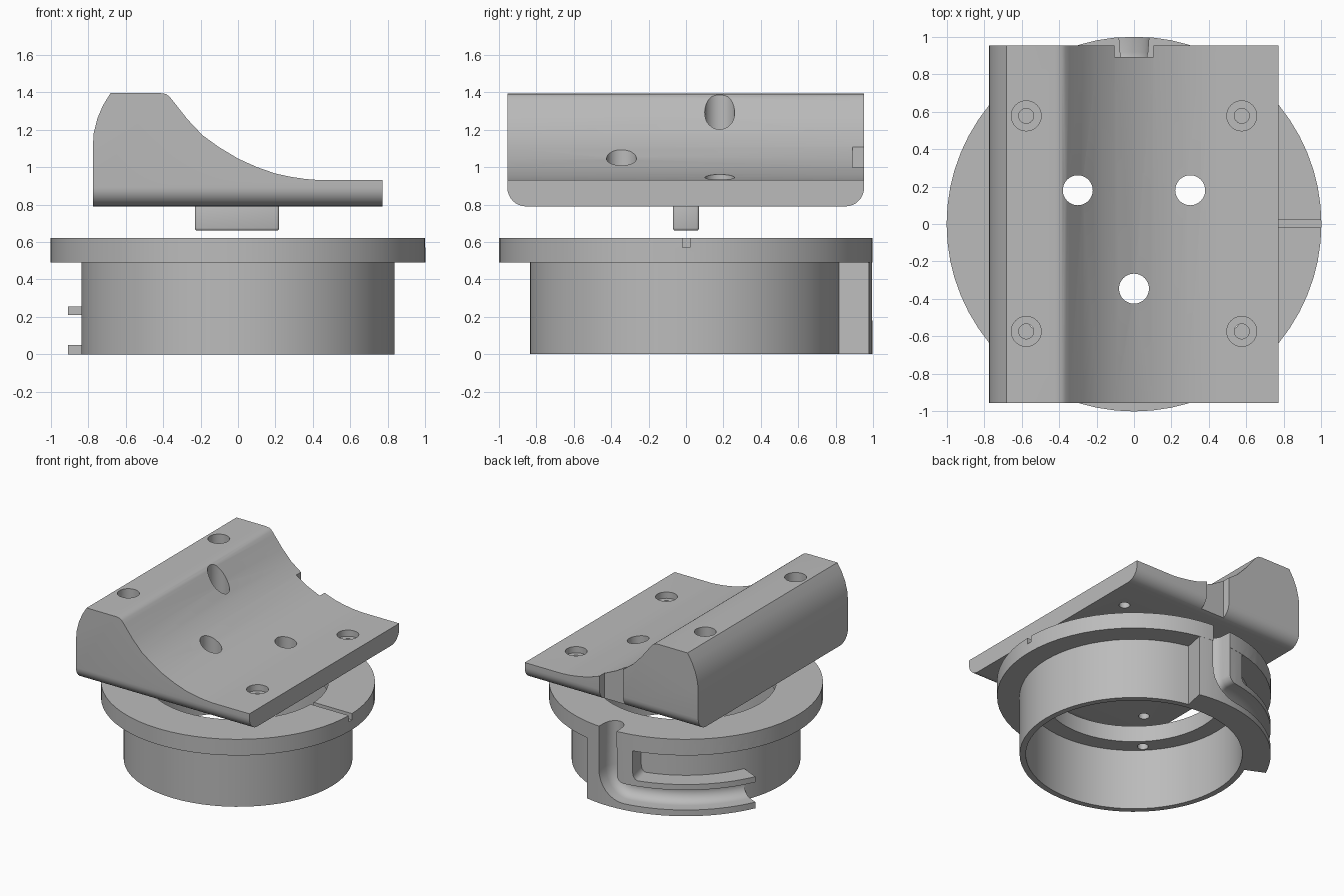
import bpy, bmesh, math
from mathutils import Matrix, Vector

cube = bpy.data.objects.get("Cube")
if cube:
    bpy.data.objects.remove(cube, do_unlink=True)

grey = bpy.data.materials.new("plain grey")
grey.use_nodes = True
COLOUR = (0.5, 0.5, 0.5, 1)
grey.diffuse_color = COLOUR
grey.node_tree.nodes["Principled BSDF"].inputs["Base Color"].default_value = COLOUR


def make(name, bm):
    bmesh.ops.recalc_face_normals(bm, faces=bm.faces)
    mesh = bpy.data.meshes.new(name)
    bm.to_mesh(mesh)
    bm.free()
    mesh.materials.append(grey)
    obj = bpy.data.objects.new(name, mesh)
    bpy.context.collection.objects.link(obj)
    return obj


def prism(bm, points, depth):
    """Extrude a closed outline of 3D points."""
    face = bm.faces.new([bm.verts.new(p) for p in points])
    new = bmesh.ops.extrude_face_region(bm, geom=[face])["geom"]
    bmesh.ops.translate(bm, vec=depth, verts=[v for v in new if isinstance(v, bmesh.types.BMVert)])


def box(name, x, y, z, bevel=0):
    bm = bmesh.new()
    prism(bm, [(x[0], y[0], z[0]), (x[1], y[0], z[0]), (x[1], y[1], z[0]), (x[0], y[1], z[0])],
          (0, 0, z[1] - z[0]))
    if bevel:
        bmesh.ops.bevel(bm, geom=bm.edges[:], offset=bevel, segments=3, affect='EDGES', profile=0.5)
    return make(name, bm)


def cylinder(name, x, y, radius, z0, z1):
    bm = bmesh.new()
    bmesh.ops.create_cone(bm, cap_ends=True, segments=32, radius1=radius, radius2=radius,
                          depth=z1 - z0, matrix=Matrix.Translation((x, y, (z0 + z1) / 2)))
    return make(name, bm)


def wrapped(s, r, z):
    """Distance round the back of the ring, radius and height to a point."""
    return (-r * math.sin(s), r * math.cos(s), z)


def sweep(name, sections):
    """Skin a row of equal closed cross-sections and cap the ends."""
    bm = bmesh.new()
    rows = [[bm.verts.new(p) for p in sec] for sec in sections]
    n = len(rows[0])
    for a, b in zip(rows, rows[1:]):
        for i in range(n):
            j = (i + 1) % n
            bm.faces.new((a[i], a[j], b[j], b[i]))
    bm.faces.new(rows[0])
    bm.faces.new(rows[-1])
    return make(name, bm)


def arc_block(name, s0, s1, r0, r1, z0, z1, steps=24):
    corners = [(r0, z0), (r1, z0), (r1, z1), (r0, z1)]
    return sweep(name, [[wrapped(s0 + (s1 - s0) * i / steps, r, z) for r, z in corners]
                        for i in range(steps + 1)])


def combine(target, tool, operation='DIFFERENCE'):
    mod = target.modifiers.new("combine", 'BOOLEAN')
    mod.operation, mod.solver, mod.object = operation, 'EXACT', tool
    graph = bpy.context.evaluated_depsgraph_get()
    mesh = bpy.data.meshes.new_from_object(target.evaluated_get(graph))
    target.modifiers.clear()
    target.data = mesh
    bpy.data.objects.remove(tool, do_unlink=True)


def smooth(obj):
    bpy.ops.object.select_all(action='DESELECT')
    obj.select_set(True)
    bpy.context.view_layer.objects.active = obj
    bpy.ops.object.shade_smooth_by_angle(angle=math.radians(30))


# Flanged ring: turned profile of tube, flange and inner lip
TUBE, FLANGE, TOP = 0.835, 0.49, 0.62
profile = [(0.79, 0), (TUBE, 0), (TUBE, FLANGE), (1, FLANGE), (1, TOP), (0.66, TOP),
           (0.66, FLANGE), (0.79, FLANGE)]
SIDES = 64
ring = sweep("flanged_ring", [[wrapped(math.tau * i / SIDES, r, z) for r, z in profile]
                              for i in range(SIDES + 1)])
bm = bmesh.new()
bm.from_mesh(ring.data)
bmesh.ops.delete(bm, geom=[f for f in bm.faces if len(f.verts) > 4], context='FACES')
bmesh.ops.remove_doubles(bm, verts=bm.verts, dist=0.0005)
bmesh.ops.recalc_face_normals(bm, faces=bm.faces)
bm.to_mesh(ring.data)
bm.free()

# Guide block on the back of the tube, with an open window
END = 1.143
combine(ring, arc_block("guide", -0.2, END, 0.81, 0.998, 0, 0.5), 'UNION')
window = arc_block("window_cutter", 0.21, END + 0.1, TUBE + 0.003, 1.1, 0.255, FLANGE)
bm = bmesh.new()
bm.from_mesh(window.data)
corner = [e for e in bm.edges if all((v.co - Vector(wrapped(0.21, v.co.xy.length, 0.255))).length < 0.001
                                     for v in e.verts)]
bmesh.ops.bevel(bm, geom=corner, offset=0.06, segments=5, affect='EDGES', profile=0.5)
bm.to_mesh(window.data)
bm.free()
combine(ring, window)

# Round-bottomed channel: down through the flange, then round the tube
HALF, BEND, LEVEL = 0.08, 0.14, 0.13
path = [(0, 0.8, 0), (0, 0.55, 0)]
for i in range(9):
    a = math.pi / 2 * i / 8
    path.append((BEND * (1 - math.cos(a)), LEVEL + BEND * (1 - math.sin(a)), a))
path += [(BEND + (END + 0.1 - BEND) * i / 20, LEVEL, math.pi / 2) for i in range(1, 21)]
groove = [(HALF, 1.1)]
groove += [(HALF * math.cos(math.pi * i / 10), 0.918 - HALF * math.sin(math.pi * i / 10)) for i in range(11)]
groove.append((-HALF, 1.1))
combine(ring, sweep("channel_cutter", [[wrapped(s + w * math.cos(a), r, z + w * math.sin(a))
                                        for w, r in groove] for s, z, a in path]))

# Index slot and screw holes in the flange
combine(ring, box("slot_cutter", (0.6, 1.1), (-0.018, 0.022), (0.57, 0.7)))
for sx in (-1, 1):
    for sy in (-1, 1):
        combine(ring, cylinder("hole_cutter", sx * 0.52, sy * 0.52, 0.04, 0.4, 0.7))
smooth(ring)

# Saddle plate: side outline drawn along its length, rounded under both ends
outline = [(-0.775, 0.79), (0.77, 0.79), (0.77, 0.93), (0.44, 0.93), (0.36, 0.936), (0.28, 0.948),
           (0.2, 0.965), (0.1, 1.0), (0, 1.045), (-0.1, 1.105), (-0.19, 1.17), (-0.27, 1.255),
           (-0.345, 1.35), (-0.365, 1.375), (-0.385, 1.39), (-0.42, 1.395), (-0.68, 1.395),
           (-0.72, 1.33), (-0.75, 1.26), (-0.77, 1.18), (-0.775, 1.1)]
bm = bmesh.new()
prism(bm, [(x, -0.955, z) for x, z in outline], (0, 1.907, 0))
under = [e for e in bm.edges if all(v.co.z < 0.8 for v in e.verts)
         and abs(e.verts[0].co.y - e.verts[1].co.y) < 0.01]
bmesh.ops.bevel(bm, geom=under, offset=0.1, segments=8, affect='EDGES', profile=0.5)
plate = make("saddle_plate", bm)

# Notch at the back, three through holes, four counterbored holes
combine(plate, box("notch_cutter", (-0.105, 0.105), (0.89, 1.1), (0.7, 1.5)))
for x, y in ((-0.3, 0.18), (0.3, 0.18), (0, -0.345)):
    combine(plate, cylinder("hole_cutter", x, y, 0.08, 0.7, 1.5))
for x in (-0.575, 0.575):
    for y in (-0.573, 0.577):
        combine(plate, cylinder("screw_cutter", x, y, 0.04, 0.7, 1.0))
        combine(plate, cylinder("counterbore_cutter", x, y, 0.08, 0.88, 1.5))
smooth(plate)

# Locating key under the plate
key = box("locating_key", (-0.23, 0.22), (-0.07, 0.07), (0.66, 0.81), 0.015)
smooth(key)
